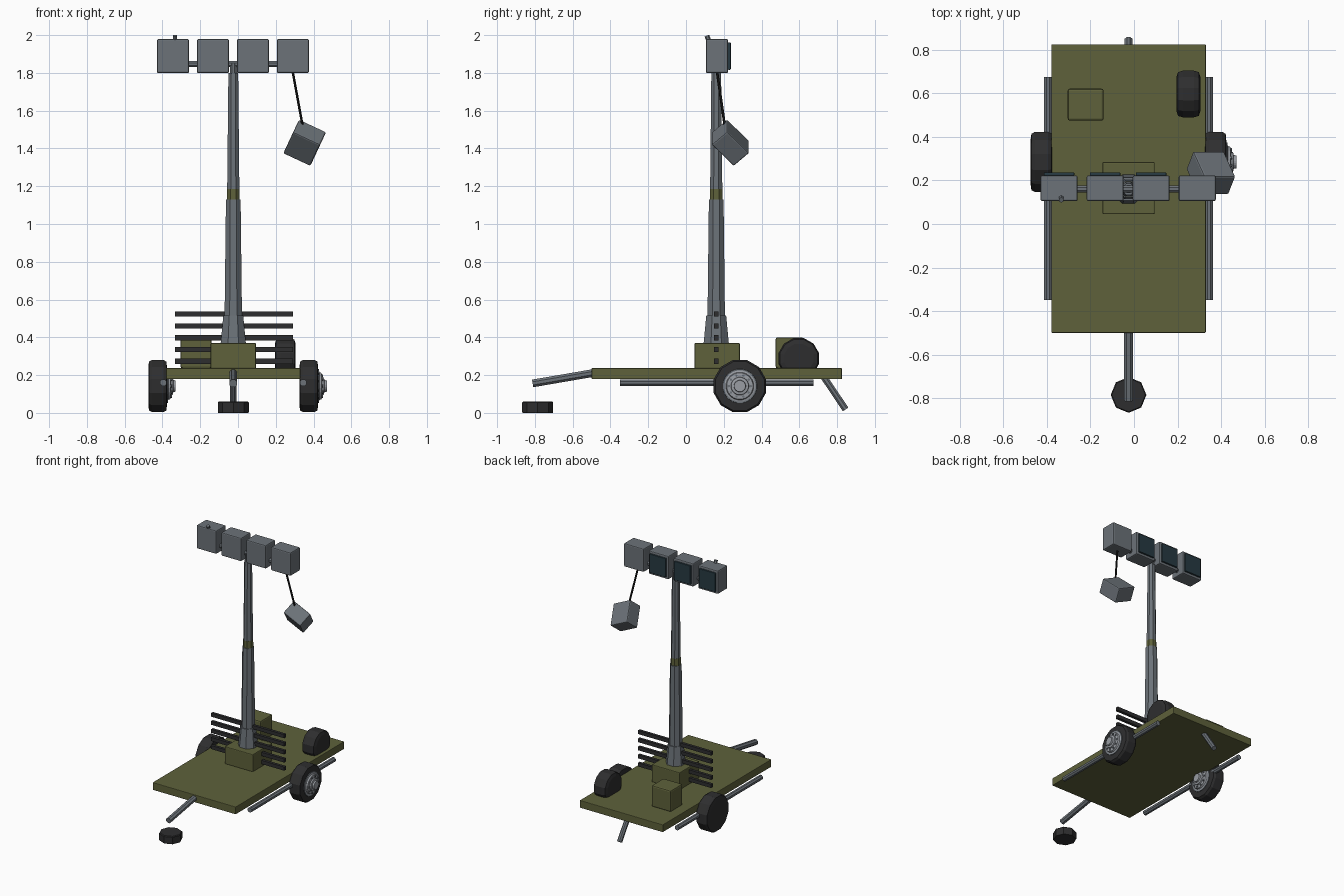
import bpy, bmesh
from math import pi, cos, sin, radians
from mathutils import Vector, Matrix

cube = bpy.data.objects.get("Cube")
if cube:
    bpy.data.objects.remove(cube)


def material(name, r, g, b):
    m = bpy.data.materials.new(name)
    m.use_nodes = True
    m.diffuse_color = (r, g, b, 1)
    m.node_tree.nodes["Principled BSDF"].inputs["Base Color"].default_value = (r, g, b, 1)
    return m


OLIVE = material("olive paint", 0.112, 0.12, 0.043)
STEEL = material("steel grey", 0.15, 0.17, 0.19)
RUBBER = material("dark rubber", 0.027, 0.027, 0.028)
LENS = material("dark glass", 0.02, 0.042, 0.055)
HUB = material("light metal", 0.32, 0.34, 0.37)
CABLE = material("black cable", 0.01, 0.01, 0.01)

CX = -0.025           # centreline of the trailer
MAST_Y = 0.16
WHEEL = (0.285, 0.142)  # axle y and z


def finish(name, bm, mat, matrix=None, bevel=0):
    bmesh.ops.recalc_face_normals(bm, faces=bm.faces)
    mesh = bpy.data.meshes.new(name)
    bm.to_mesh(mesh)
    bm.free()
    mesh.materials.append(mat)
    ob = bpy.data.objects.new(name, mesh)
    bpy.context.collection.objects.link(ob)
    if matrix:
        ob.matrix_world = matrix
    if bevel:
        mod = ob.modifiers.new("edge", "BEVEL")
        mod.width = bevel
        mod.segments = 2
    return ob


def box(name, centre, size, mat, bevel=0.006, rot=None):
    bm = bmesh.new()
    bmesh.ops.create_cube(bm, size=1)
    bmesh.ops.scale(bm, vec=size, verts=bm.verts)
    matrix = Matrix.Translation(centre)
    if rot:
        matrix = matrix @ rot
    return finish(name, bm, mat, matrix, bevel)


def lathe(name, profile, sides, mat, matrix):
    """Stack of rings (radius, height) along local z, capped at both ends."""
    bm = bmesh.new()
    rings = []
    for r, h in profile:
        angles = [2 * pi * (i + 0.5) / sides for i in range(sides)]
        rings.append([bm.verts.new((r * cos(a), r * sin(a), h)) for a in angles])
    for a, b in zip(rings, rings[1:]):
        for i in range(sides):
            j = (i + 1) % sides
            bm.faces.new((a[i], a[j], b[j], b[i]))
    bm.faces.new(rings[0][::-1])
    bm.faces.new(rings[-1])
    return finish(name, bm, mat, matrix)


def rod(name, start, end, radius, mat, sides=8):
    start, end = Vector(start), Vector(end)
    d = end - start
    matrix = Matrix.Translation(start) @ d.to_track_quat("Z", "Y").to_matrix().to_4x4()
    return lathe(name, [(radius, 0), (radius, d.length)], sides, mat, matrix)


def along_x(x, y, z):
    return Matrix.Translation((x, y, z)) @ Matrix.Rotation(pi / 2, 4, "Y")


# Deck and the boxes on it
box("deck", (CX, 0.163, 0.208), (0.71, 1.325, 0.058), OLIVE, 0.004)
box("mast_plinth", (CX, 0.165, 0.302), (0.24, 0.24, 0.136), OLIVE)
box("equipment_case", (-0.222, 0.548, 0.318), (0.165, 0.147, 0.164), OLIVE, 0.01)

# Side rails
for side, label in ((-1, "left"), (1, "right")):
    x = CX + side * 0.37
    rod(label + "_side_rail", (x, -0.35, 0.16), (x, 0.675, 0.16), 0.019, STEEL)

# Wheels, both with the hub facing the same way
for side, label in ((-1, "left"), (1, "right")):
    x = CX + side * 0.4
    lathe(label + "_tyre",
          [(0.105, -0.05), (0.134, -0.046), (0.143, -0.03), (0.143, 0.03),
           (0.134, 0.046), (0.09, 0.05)], 12, RUBBER, along_x(x, *WHEEL))
    lathe(label + "_hub",
          [(0.085, 0.04), (0.085, 0.053), (0.074, 0.056), (0.07, 0.068),
           (0.048, 0.07), (0.046, 0.08), (0.032, 0.083), (0.03, 0.095)],
          20, HUB, along_x(x, *WHEEL))
    lathe(label + "_rim_ring", [(0.092, 0.045), (0.09, 0.0535)], 20, STEEL, along_x(x, *WHEEL))
    for i in range(10):
        a = 2 * pi * i / 10
        y, z = WHEEL[0] + 0.058 * cos(a), WHEEL[1] + 0.058 * sin(a)
        rod(f"{label}_wheel_nut_{i + 1}", (x + 0.06, y, z), (x + 0.075, y, z), 0.007, STEEL, 6)

# Spare wheel sunk into the deck
lathe("spare_wheel",
      [(0.08, -0.055), (0.104, -0.048), (0.111, -0.025), (0.111, 0.025),
       (0.104, 0.048), (0.08, 0.055)], 12, RUBBER, along_x(0.25, 0.597, 0.288))

# Tow arm, ground foot and rear prop
rod("tow_arm", (CX, -0.48, 0.213), (CX, -0.812, 0.156), 0.022, STEEL)
rod("rear_prop", (CX, 0.73, 0.19), (CX, 0.845, 0.018), 0.019, STEEL)
lathe("ground_foot", [(0.08, 0), (0.082, 0.004), (0.082, 0.054), (0.077, 0.06)], 8, RUBBER,
      Matrix.Translation((CX, -0.785, 0)) @ Matrix.Rotation(pi / 8, 4, "Z"))

# Telescopic mast
mast_at = Matrix.Translation((CX, MAST_Y, 0))
lathe("mast_base", [(0.073, 0.36), (0.057, 0.515)], 8, STEEL, mast_at)
lathe("mast_lower", [(0.05, 0.5), (0.042, 1.13)], 8, STEEL, mast_at)
lathe("mast_band", [(0.037, 1.12), (0.036, 1.185)], 8, OLIVE, mast_at)
lathe("mast_upper", [(0.035, 1.18), (0.028, 1.80)], 8, STEEL, mast_at)
lathe("mast_head", [(0.02, 1.79), (0.02, 1.85)], 8, STEEL, mast_at)

# Horizontal slats through the mast
for i in range(5):
    box(f"slat_{i + 1}", (CX + 0.003, MAST_Y, 0.273 + 0.0625 * i), (0.625, 0.022, 0.028), RUBBER, 0)

# Lamp bar with four lamps; the end lamp has lost its glass
rod("lamp_bar", (-0.4, MAST_Y, 1.846), (0.35, MAST_Y, 1.846), 0.017, STEEL)
for i in range(4):
    x = -0.344 + 0.2115 * i
    box(f"lamp_{i + 1}", (x, 0.164, 1.889), (0.17, 0.118, 0.18), STEEL, 0.008)
    if i < 3:
        box(f"lamp_glass_{i + 1}", (x, 0.229, 1.889), (0.14, 0.016, 0.145), LENS, 0.004)

# Broken stub of pipe on the first lamp
rod("pipe_stub", (-0.334, 0.125, 1.96), (-0.334, 0.11, 1.997), 0.013, STEEL, 6)

# Lamp dangling from its cable
rod("lamp_cable", (0.288, 0.163, 1.815), (0.342, 0.205, 1.52), 0.007, CABLE, 6)
tilt = Matrix.Rotation(radians(25), 4, "Y") @ Matrix.Rotation(radians(43), 4, "X")
box("hanging_lamp", (0.353, 0.235, 1.43), (0.158, 0.112, 0.172), STEEL, 0.008, tilt)
